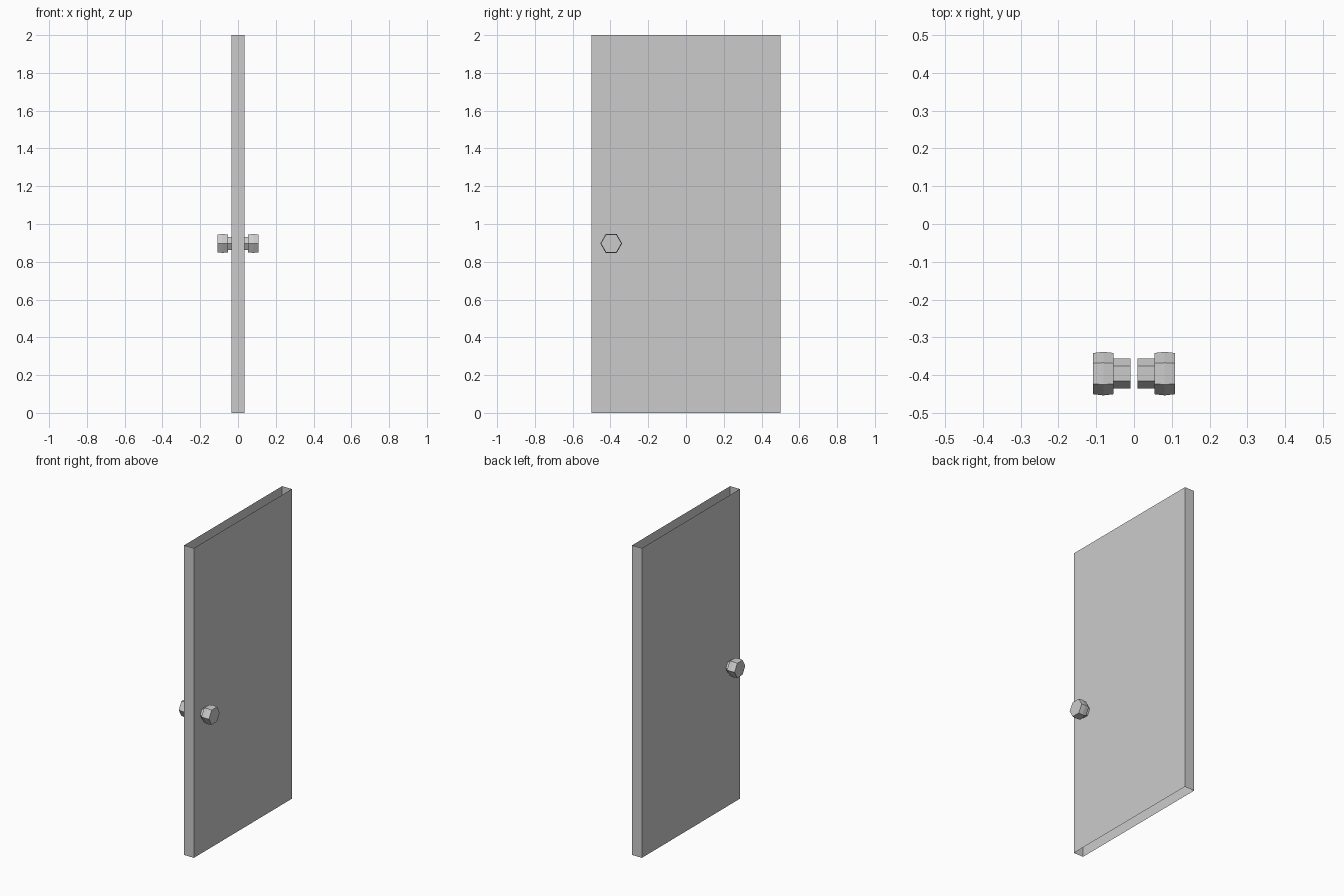
import bpy, bmesh
from math import cos, sin, pi

if "Cube" in bpy.data.objects:
    bpy.data.objects.remove(bpy.data.objects["Cube"])

HALF_X, HALF_Y, HEIGHT = 0.035, 0.5, 2.0
KNOB_Y, KNOB_Z = -0.396, 0.897


def finish(name, bm):
    bmesh.ops.recalc_face_normals(bm, faces=bm.faces)
    mesh = bpy.data.meshes.new(name)
    bm.to_mesh(mesh)
    bm.free()
    obj = bpy.data.objects.new(name, mesh)
    bpy.context.collection.objects.link(obj)
    return obj


def hex_lathe(name, profile, side):
    """Six-sided closed solid along x from (x, radius) pairs."""
    bm = bmesh.new()
    rings = [[bm.verts.new((side * x, KNOB_Y + r * cos(i * pi / 3), KNOB_Z + r * sin(i * pi / 3)))
              for i in range(6)] for x, r in profile]
    for a, b in zip(rings, rings[1:]):
        for i in range(6):
            j = (i + 1) % 6
            bm.faces.new((a[i], a[j], b[j], b[i]))
    bm.faces.new(rings[0])
    bm.faces.new(rings[-1])
    return finish(name, bm)


# Door panel: box shell left open at top and bottom
bm = bmesh.new()
bmesh.ops.create_cube(bm, size=1)
for v in bm.verts:
    v.co = (v.co.x * 2 * HALF_X, v.co.y * 2 * HALF_Y, (v.co.z + 0.5) * HEIGHT)
bm.normal_update()
caps = [f for f in bm.faces if abs(f.normal.z) > 0.5]
bmesh.ops.delete(bm, geom=caps, context='FACES_ONLY')
finish("door_panel", bm)

# Knob on each face: stem reaching into the panel, and a slightly bulged head
for label, side in (("left", -1), ("right", 1)):
    hex_lathe(f"{label}_knob",
              [(0.009, 0.04), (0.054, 0.04), (0.054, 0.0545), (0.081, 0.0577), (0.108, 0.0545)],
              side)
